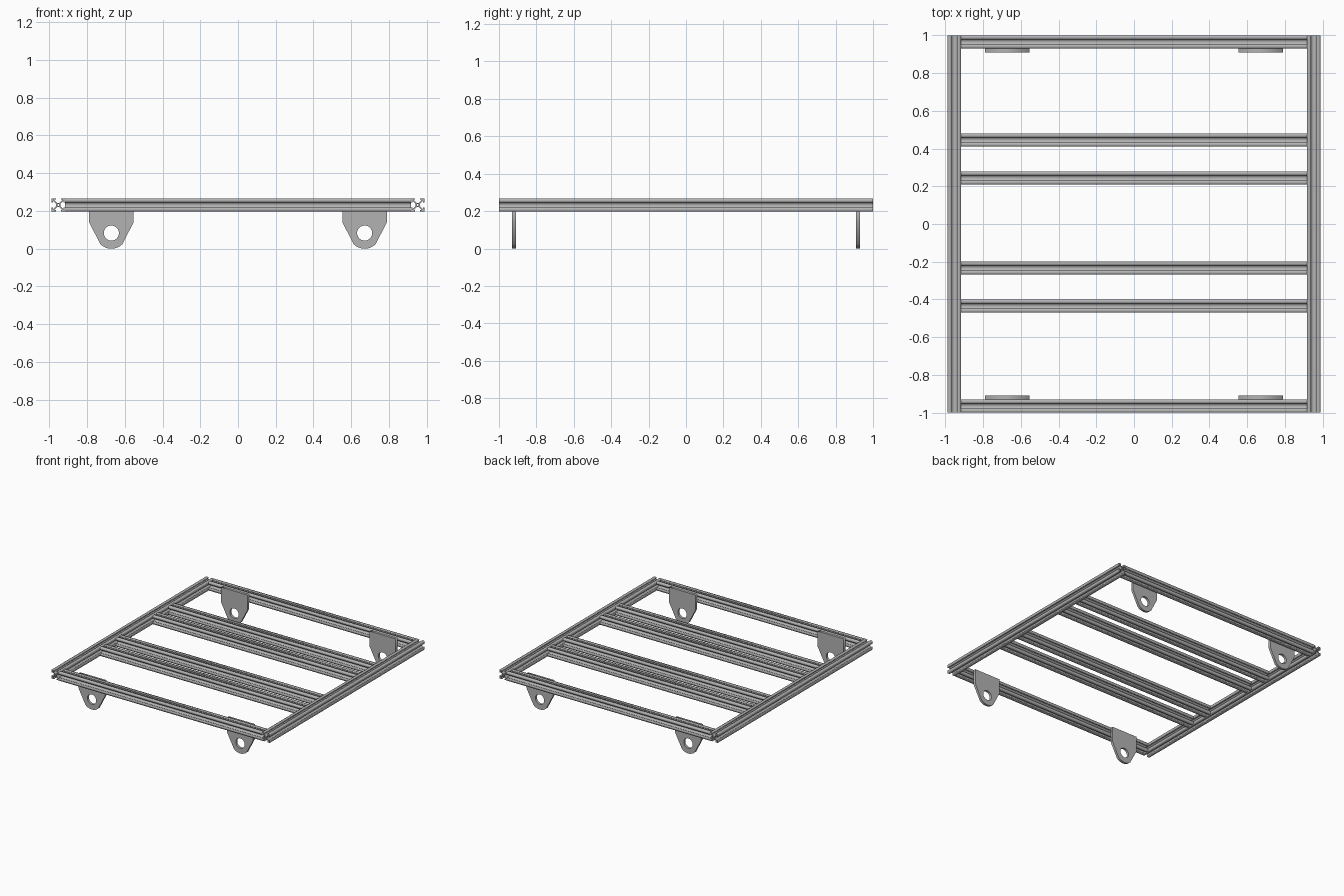
import bpy
from math import pi, sin, cos, atan2

cube = bpy.data.objects.get("Cube")
if cube:
    bpy.data.objects.remove(cube, do_unlink=True)

# Aluminium grey, shared by every part
grey = bpy.data.materials.new("aluminium_grey")
grey.use_nodes = True
colour = (0.45, 0.45, 0.45, 1)
grey.diffuse_color = colour
grey.node_tree.nodes["Principled BSDF"].inputs["Base Color"].default_value = colour


def circle(x, y, r, n):
    return [(x + r * cos(2 * pi * i / n), y + r * sin(2 * pi * i / n)) for i in range(n)]


def extruded_mesh(name, outlines, length):
    """Fill nested closed outlines and extrude them along local z."""
    curve = bpy.data.curves.new(name, 'CURVE')
    curve.dimensions = '2D'
    curve.fill_mode = 'BOTH'
    curve.extrude = length / 2
    for points in outlines:
        spline = curve.splines.new('POLY')
        spline.points.add(len(points) - 1)
        for p, (x, y) in zip(spline.points, points):
            p.co = (x, y, 0, 1)
        spline.use_cyclic_u = True
    temp = bpy.data.objects.new(name, curve)
    bpy.context.collection.objects.link(temp)
    deps = bpy.context.evaluated_depsgraph_get()
    mesh = bpy.data.meshes.new_from_object(temp.evaluated_get(deps))
    bpy.data.objects.remove(temp, do_unlink=True)
    bpy.data.curves.remove(curve)
    mesh.name = name
    mesh.materials.clear()
    mesh.materials.append(grey)
    return mesh


def place(name, mesh, location, rotation):
    obj = bpy.data.objects.new(name, mesh)
    obj.location = location
    obj.rotation_euler = rotation
    bpy.context.collection.objects.link(obj)


# T-slot section: one corner arm, turned four times, with a centre bore
H = 0.035                                     # half width
SLOT, LIP, CORE, WEB = 0.013, 0.007, 0.011, 0.005
half_arm = [(CORE, CORE - WEB), (H - LIP, H - LIP - WEB), (H - LIP, SLOT), (H, SLOT)]
arm = half_arm + [(H, H)] + [(y, x) for x, y in reversed(half_arm)]
section = []
for _ in range(4):
    section += arm
    arm = [(-y, x) for x, y in arm]
profile = [section, circle(0, 0, 0.005, 12)]

# Frame dimensions
TOP = 0.267
RAIL_Z = TOP - H
RAIL_X = 0.987 - H
INNER_X = RAIL_X - H
END_Y = 1 - H

# Two long side rails
side_mesh = extruded_mesh("side_rail", profile, 2)
for name, s in (("left", 1), ("right", -1)):
    place(name + "_side_rail", side_mesh, (s * RAIL_X, 0, RAIL_Z), (pi / 2, 0, 0))

# End rails and inner cross rails
cross_mesh = extruded_mesh("cross_rail", profile, 2 * INNER_X)
cross_rails = {"front_end_rail": -END_Y, "front_outer_cross_rail": -0.435,
               "front_inner_cross_rail": -0.233, "back_inner_cross_rail": 0.244,
               "back_outer_cross_rail": 0.445, "back_end_rail": END_Y}
for name, y in cross_rails.items():
    place(name, cross_mesh, (0, y, RAIL_Z), (0, pi / 2, 0))

# Hanging bracket plates: square top, tapered sides, rounded foot, round hole
HALF_W, HOLE_Z, FOOT_R, THICK = 0.118, 0.083, 0.083, 0.02
start = atan2(-0.06, -0.058)
end = -pi - start
foot = [(FOOT_R * cos(start + (end - start) * i / 8),
         HOLE_Z + FOOT_R * sin(start + (end - start) * i / 8)) for i in range(9)]
plate = [(HALF_W, 0.14), (HALF_W, TOP - 0.002), (-HALF_W, TOP - 0.002), (-HALF_W, 0.14)] + foot
bracket_mesh = extruded_mesh("bracket", [plate, circle(0, HOLE_Z, 0.04, 32)], THICK)
bracket_y = 1 - 2 * H - THICK / 2
for side, sx in (("left", 1), ("right", -1)):
    for end_name, sy in (("front", -1), ("back", 1)):
        place(f"{end_name}_{side}_bracket", bracket_mesh,
              (sx * 0.671, sy * bracket_y, 0), (pi / 2, 0, 0))
